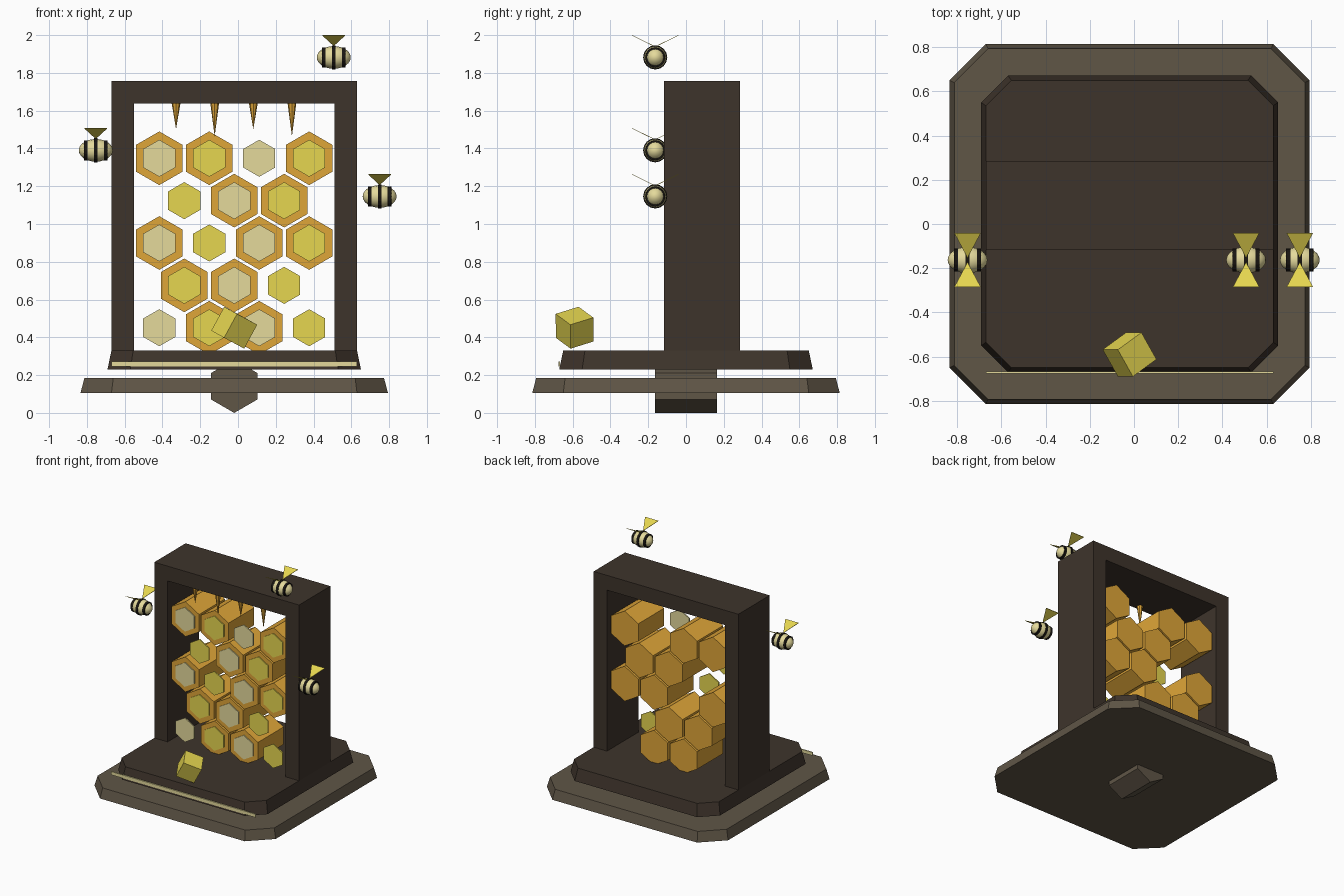
import bpy, bmesh, math
from mathutils import Matrix, Vector

if "Cube" in bpy.data.objects:
    bpy.data.objects.remove(bpy.data.objects["Cube"], do_unlink=True)

CX = -0.02  # centre line of the stand


def material(name, rgb):
    m = bpy.data.materials.new(name)
    m.use_nodes = True
    m.diffuse_color = (*rgb, 1)
    m.node_tree.nodes["Principled BSDF"].inputs["Base Color"].default_value = (*rgb, 1)
    return m


dark_wood = material("dark wood", (0.048, 0.034, 0.024))
pale_wood = material("pale wood", (0.115, 0.092, 0.062))
gold = material("golden wax", (0.74, 0.38, 0.04))
yellow = material("honey yellow", (0.79, 0.67, 0.08))
cream = material("cream", (0.78, 0.70, 0.33))
black = material("stripe black", (0.010, 0.008, 0.006))


def finish(name, bm, mat, smooth=False):
    bmesh.ops.recalc_face_normals(bm, faces=bm.faces)
    mesh = bpy.data.meshes.new(name)
    bm.to_mesh(mesh)
    bm.free()
    mesh.materials.append(mat)
    for p in mesh.polygons:
        p.use_smooth = smooth
    ob = bpy.data.objects.new(name, mesh)
    bpy.context.collection.objects.link(ob)
    return ob


def loft(name, lower, upper, mat):
    """Closed solid between two matching rings of points."""
    bm = bmesh.new()
    a = [bm.verts.new(p) for p in lower]
    b = [bm.verts.new(p) for p in upper]
    n = len(a)
    for i in range(n):
        j = (i + 1) % n
        bm.faces.new((a[i], a[j], b[j], b[i]))
    bm.faces.new(a[::-1])
    bm.faces.new(b)
    return finish(name, bm, mat)


def octagon(half, corner, z):
    pts = []
    for k in range(4):
        turn = Matrix.Rotation(k * math.pi / 2, 3, "Z")
        for x, y in ((half, -corner), (half, corner)):
            pts.append(turn @ Vector((x, y, 0)) + Vector((CX, 0, z)))
    return pts


def hexagon(x, y, z, radius):
    angles = [math.radians(90 + 60 * k) for k in range(6)]
    return [(x + radius * math.cos(a), y, z + radius * math.sin(a)) for a in angles]


def hex_prism(name, x, z, radius, y0, y1, mat):
    return loft(name, hexagon(x, y0, z, radius), hexagon(x, y1, z, radius), mat)


def box(name, centre, size, mat, rot=(0, 0, 0)):
    bm = bmesh.new()
    bmesh.ops.create_cube(bm, size=1, matrix=Matrix.Diagonal((*size, 1)))
    ob = finish(name, bm, mat)
    ob.location, ob.rotation_euler = centre, rot
    return ob


# Stand: two stepped plates joined by a hexagonal block
loft("lower_plate", octagon(0.814, 0.65, 0.105), octagon(0.793, 0.64, 0.185), pale_wood)
loft("upper_plate", octagon(0.671, 0.55, 0.23), octagon(0.65, 0.535, 0.33), dark_wood)
hex_prism("base_block", CX, 0.141, 0.141, -0.164, 0.164, pale_wood)
box("front_trim", (CX, -0.671, 0.258), (1.3, 0.009, 0.026), cream)

# Frame: one arch profile pushed back through its depth
arch = [(-0.65, 0.32), (-0.65, 1.757), (0.65, 1.757), (0.65, 0.32),
        (0.53, 0.32), (0.53, 1.637), (-0.53, 1.637), (-0.53, 0.32)]
loft("frame", [(CX + x, -0.117, z) for x, z in arch],
     [(CX + x, 0.285, z) for x, z in arch], dark_wood)

# Comb: capitals are full wax cells, small letters are loose caps only
rows = ["CYcY", "yCY", "CyCY", "YCy", "cYCy"]
for r, row in enumerate(rows):
    z = 1.348 - r * 0.2243
    for c, kind in enumerate(row):
        x = CX + (c - (len(row) - 1) / 2) * 0.2645
        if kind.isupper():
            hex_prism("wax_cell", x, z, 0.142, -0.08, 0.25, gold)
        cap = cream if kind.lower() == "c" else yellow
        hex_prism("cell_cap", x, z, 0.098, -0.088, -0.079, cap)

# Honey drips under the top bar
for k in range(4):
    length = 0.137 if k % 2 == 0 else 0.174
    bm = bmesh.new()
    bmesh.ops.create_cone(bm, cap_ends=True, segments=8, radius1=0.0,
                          radius2=0.023, depth=length)
    drip = finish("honey_drip", bm, gold)
    drip.location = (-0.328 + k * 0.2045, -0.08, 1.638 - length / 2)

# Tumbling honey cube in front
box("honey_cube", (CX, -0.59, 0.451), (0.144,) * 3, yellow, (0.29, 0.41, 0.63))


def bee(x, z):
    place = Vector((x, -0.163, z))
    lie = Matrix.Rotation(math.pi / 2, 4, "Y")
    # Body
    bm = bmesh.new()
    bmesh.ops.create_uvsphere(bm, u_segments=16, v_segments=12, radius=1,
                              matrix=Matrix.Diagonal((0.09, 0.06, 0.06, 1)) @ lie)
    finish("bee_body", bm, cream, smooth=True).location = place
    # Stripes
    for off in (-0.052, 0, 0.052):
        radius = 0.06 * math.sqrt(1 - (off / 0.09) ** 2) + 0.004
        bm = bmesh.new()
        bmesh.ops.create_cone(bm, cap_ends=True, segments=16, radius1=radius,
                              radius2=radius, depth=0.019, matrix=lie)
        finish("bee_stripe", bm, black).location = place + Vector((off, 0, 0))
    # Wings
    for side in (-1, 1):
        tri = [(0, side * 0.01, 0.06), (-0.06, side * 0.122, 0.115),
               (0.06, side * 0.122, 0.115)]
        top = [(px, py, pz + 0.003) for px, py, pz in tri]
        loft("bee_wing", tri, top, yellow).location = place


for spot in ((0.507, 1.882), (-0.753, 1.39), (0.75, 1.146)):
    bee(*spot)
